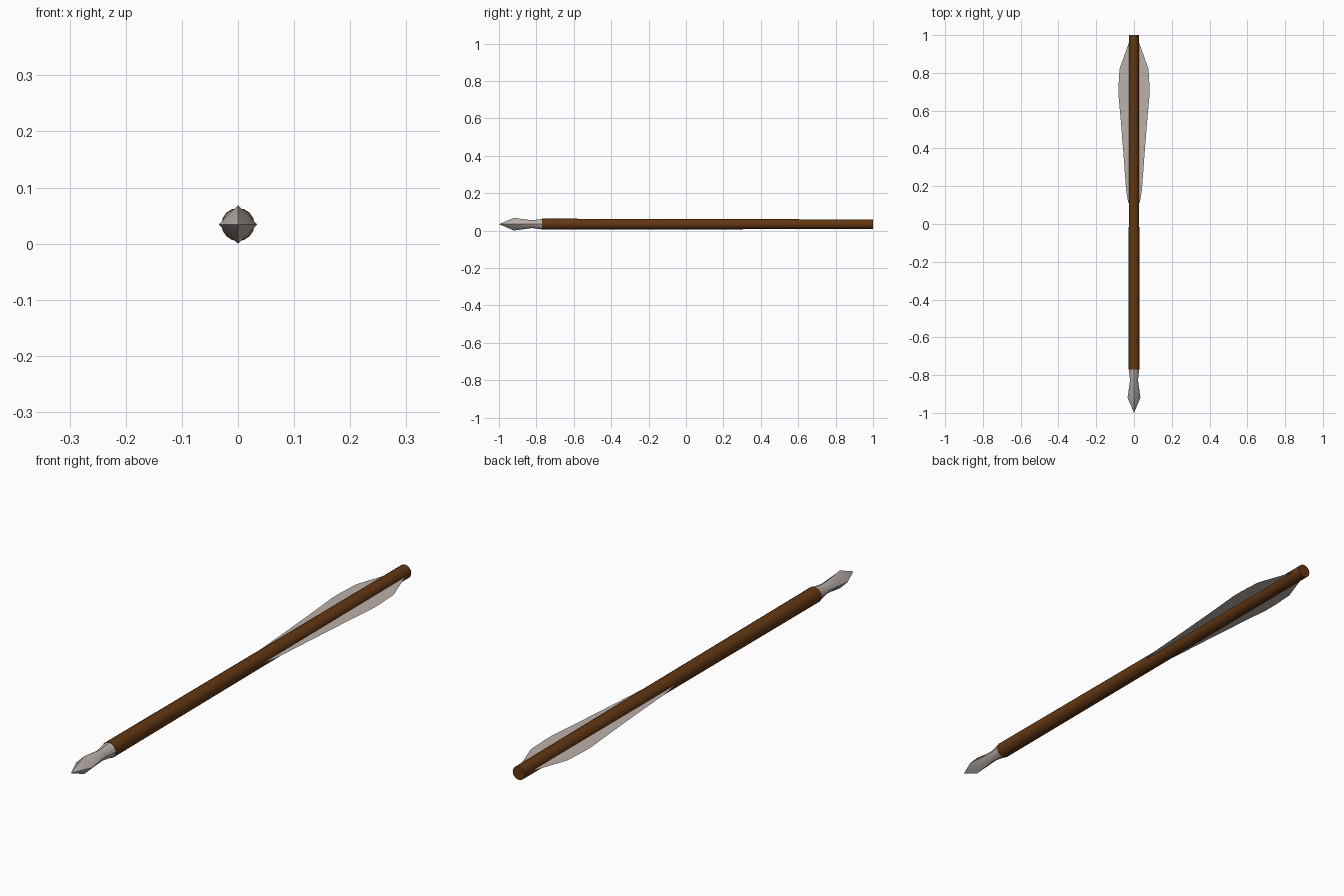
import bpy, bmesh, math

if "Cube" in bpy.data.objects:
    bpy.data.objects.remove(bpy.data.objects["Cube"])

Z = 0.034      # height of the arrow axis
N = 16         # sides of the round parts


def material(name, rgb):
    m = bpy.data.materials.new(name)
    m.diffuse_color = (*rgb, 1)
    m.use_nodes = True
    m.node_tree.nodes["Principled BSDF"].inputs["Base Color"].default_value = m.diffuse_color
    return m


wood = material("brown wood", (0.125, 0.038, 0.006))
pale = material("pale grey", (0.50, 0.44, 0.41))


def finish(name, bm, mat, smooth=None):
    me = bpy.data.meshes.new(name)
    bm.to_mesh(me)
    bm.free()
    me.materials.append(mat)
    ob = bpy.data.objects.new(name, me)
    bpy.context.collection.objects.link(ob)
    if smooth:
        bpy.ops.object.select_all(action='DESELECT')
        ob.select_set(True)
        bpy.context.view_layer.objects.active = ob
        bpy.ops.object.shade_smooth_by_angle(angle=math.radians(smooth))
    return ob


def ring(bm, y, r, square=0.0):
    """Ring around the axis; square=1 gives a diamond with corners on x and z."""
    verts = []
    for i in range(N):
        a = 2 * math.pi * i / N
        diamond = 1 / (abs(math.cos(a)) + abs(math.sin(a)))
        k = r * (1 + (diamond - 1) * square)
        verts.append(bm.verts.new((k * math.cos(a), y, Z + k * math.sin(a))))
    return verts


def loft(name, stations, mat, smooth, tip=None):
    bm = bmesh.new()
    rings = [ring(bm, *s) for s in stations]
    for a, b in zip(rings, rings[1:]):
        for i in range(N):
            j = (i + 1) % N
            bm.faces.new((a[i], a[j], b[j], b[i]))
    bm.faces.new(rings[-1])
    if tip is None:
        bm.faces.new(rings[0])
    else:
        p = bm.verts.new((0, tip, Z))
        for i in range(N):
            bm.faces.new((rings[0][i], p, rings[0][(i + 1) % N]))
    bmesh.ops.recalc_face_normals(bm, faces=bm.faces)
    return finish(name, bm, mat, smooth)


# Tapered wooden shaft
loft("shaft", [(-0.77, 0.0295), (1.0, 0.0255)], wood, 40)

# Faceted head: diamond blade blending into a round flared socket
loft("arrow_head", [(-0.92, 0.034, 1), (-0.825, 0.021, 0.3), (-0.765, 0.0285, 0)],
     pale, 25, tip=-1.0)

# Flat feather vanes on both sides
outline = [(0.0, 0.11), (0.03, 0.11), (0.042, 0.18), (0.055, 0.36), (0.07, 0.55),
           (0.082, 0.68), (0.082, 0.73), (0.077, 0.82), (0.045, 0.91), (0.027, 0.96), (0.0, 0.96)]
for side, s in (("left", -1), ("right", 1)):
    bm = bmesh.new()
    f = bm.faces.new([bm.verts.new((s * x, y, Z)) for x, y in outline])
    f.normal_update()
    if f.normal.z < 0:
        f.normal_flip()
    finish(side + "_vane", bm, pale)
